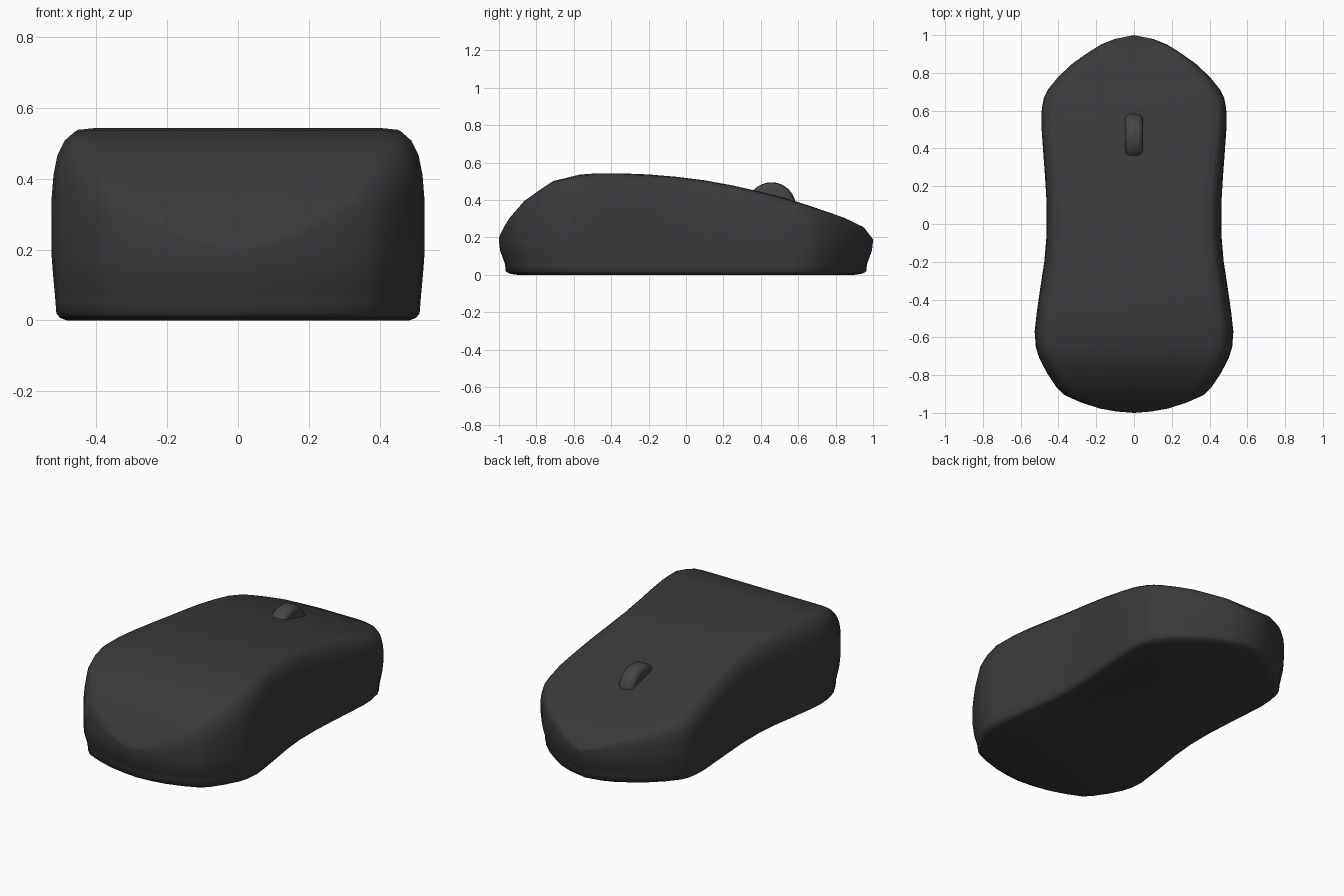
import bpy, bmesh, math

if "Cube" in bpy.data.objects:
    bpy.data.objects.remove(bpy.data.objects["Cube"])

# top-view outline of the right half: (y, half width), back end to nose
OUTLINE = [(-1, 0), (-.993, .09), (-.977, .18), (-.945, .28), (-.905, .37), (-.865, .41),
           (-.79, .46), (-.71, .502), (-.65, .52), (-.57, .526), (-.47, .515), (-.35, .498),
           (-.2, .475), (-.05, .462), (.1, .462), (.25, .471), (.4, .482), (.53, .491),
           (.61, .488), (.665, .478), (.71, .457), (.78, .40), (.85, .325), (.91, .24),
           (.95, .175), (.98, .10), (1, 0)]
# side-view crown line: (y, z)
CROWN = [(-1, .2), (-.96, .285), (-.86, .40), (-.715, .50), (-.55, .541), (-.4, .545),
         (-.2, .537), (0, .52), (.15, .498), (.3, .468), (.5, .42), (.65, .373),
         (.84, .308), (.95, .255), (1, .19)]
# lower wall rings: (z, x scale, y scale); upper rings: (height fraction, x scale)
LOWER = [(0, .92, .90), (.007, .955, .945), (.02, .975, .965), (.055, .98, .967),
         (.08, .984, .976), (.13, .993, .994)]
UPPER = [(0, 1), (.25, 1), (.47, 1), (.65, .99), (.8, .97), (.92, .93), (.985, .88), (1, .78)]
BELT = .18


def crown(y):
    for (a, za), (b, zb) in zip(CROWN, CROWN[1:]):
        if y <= b:
            return za + (zb - za) * (y - a) / (b - a)
    return CROWN[-1][1]


def colour(obj, name, rgb):
    mat = bpy.data.materials.new(name)
    mat.diffuse_color = (*rgb, 1)
    mat.use_nodes = True
    mat.node_tree.nodes["Principled BSDF"].inputs["Base Color"].default_value = mat.diffuse_color
    obj.data.materials.append(mat)


def finish(bm, name, rgb, angle):
    bmesh.ops.recalc_face_normals(bm, faces=bm.faces)
    mesh = bpy.data.meshes.new(name)
    bm.to_mesh(mesh)
    bm.free()
    obj = bpy.data.objects.new(name, mesh)
    bpy.context.collection.objects.link(obj)
    colour(obj, name + "_colour", rgb)
    bpy.ops.object.select_all(action='DESELECT')
    obj.select_set(True)
    bpy.context.view_layer.objects.active = obj
    bpy.ops.object.shade_smooth_by_angle(angle=math.radians(angle))
    return obj


# shell: stacked rings, with the crown spanned straight across in x
loop = [(w, y) for y, w in OUTLINE] + [(-w, y) for y, w in OUTLINE[-2:0:-1]]
n, half = len(loop), len(OUTLINE) - 1
bm = bmesh.new()
rings = [[bm.verts.new((x * sx, y * sy, z)) for x, y in loop] for z, sx, sy in LOWER]
rings += [[bm.verts.new((x * s, y, BELT + (crown(y) - BELT) * f)) for x, y in loop]
          for f, s in UPPER]
for a, b in zip(rings, rings[1:]):
    for i in range(n):
        j = (i + 1) % n
        bm.faces.new((a[i], a[j], b[j], b[i]))
for ring in (rings[0], rings[-1]):
    for i in range(half):
        quad = [ring[i], ring[i + 1], ring[-i - 1], ring[-i]]
        bm.faces.new(list(dict.fromkeys(quad)))
finish(bm, "mouse_shell", (.04, .043, .045), 70)

# scroll wheel: lathed rounded rim about the x axis
RIM = [(-.048, 0), (-.048, .10), (-.043, .117), (-.026, .128), (0, .13),
       (.026, .128), (.043, .117), (.048, .10), (.048, 0)]
bm = bmesh.new()
verts = [bm.verts.new((x, r, 0)) for x, r in RIM]
edges = [bm.edges.new(p) for p in zip(verts, verts[1:])]
bmesh.ops.spin(bm, geom=verts + edges, cent=(0, 0, 0), axis=(1, 0, 0),
               angle=2 * math.pi, steps=40, use_duplicate=False)
bmesh.ops.remove_doubles(bm, verts=bm.verts, dist=1e-4)
bmesh.ops.translate(bm, verts=bm.verts, vec=(0, .457, .365))
finish(bm, "scroll_wheel", (.06, .06, .06), 50)
